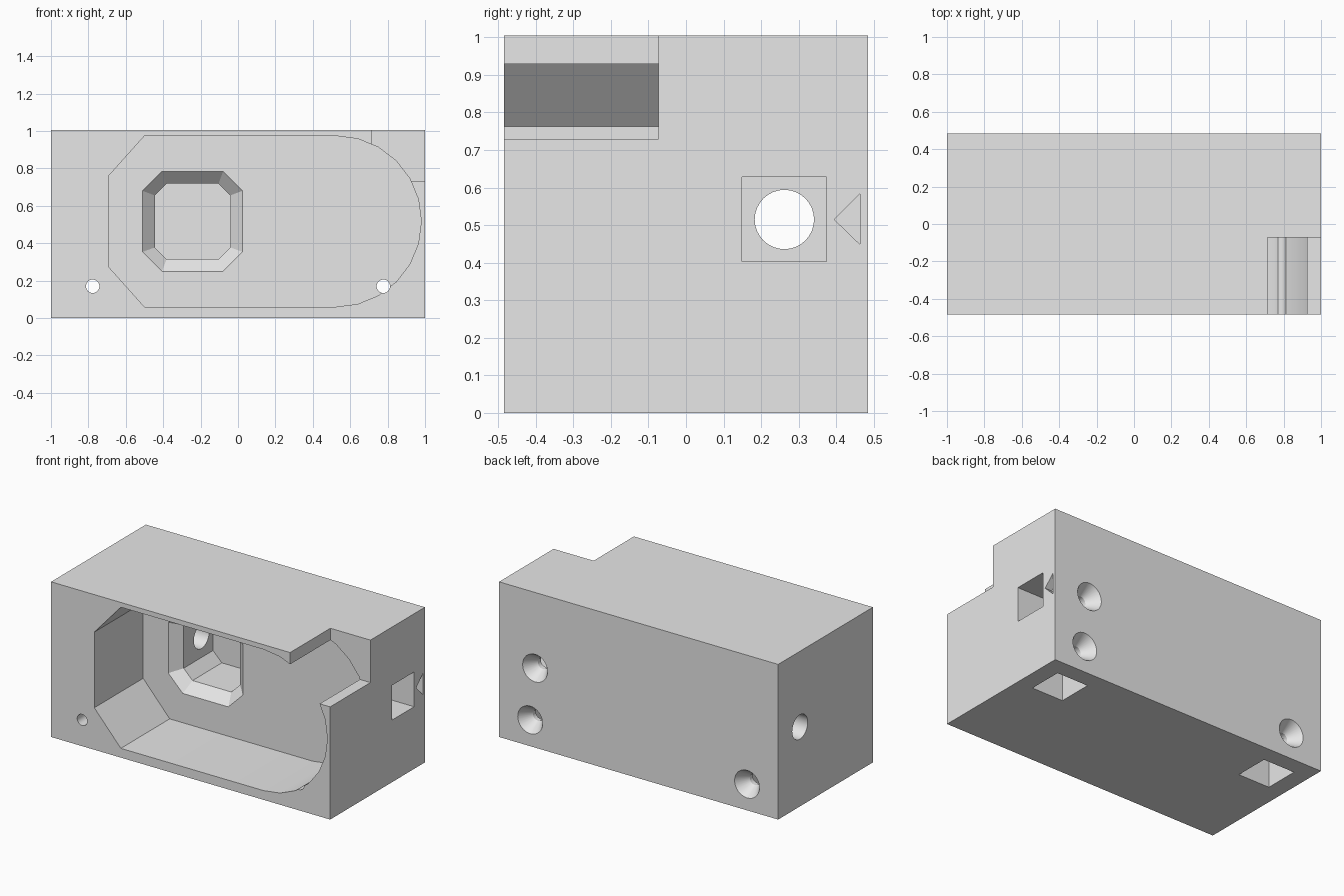
import bpy, bmesh
from math import sin, cos, pi, radians

if "Cube" in bpy.data.objects:
    bpy.data.objects.remove(bpy.data.objects["Cube"])

grey = bpy.data.materials.new("plain_grey")
grey.use_nodes = True
grey.diffuse_color = (0.8, 0.8, 0.8, 1)
grey.node_tree.nodes["Principled BSDF"].inputs["Base Color"].default_value = (0.8, 0.8, 0.8, 1)

W, D, H = 1.0, 0.485, 1.005     # half width, half depth, height
MID = 0.517                     # height shared by the centre features
BORE_Y = 0.262                  # depth position of the sockets and bore


def place(axis, t, a, b):
    """Put a 2D point on a plane across the given axis."""
    return {"x": (t, a, b), "y": (a, t, b), "z": (a, b, t)}[axis]


def loft(name, axis, *sections):
    """Solid joining matching outlines, each given as (position, points)."""
    bm = bmesh.new()
    rings = [[bm.verts.new(place(axis, t, *p)) for p in pts] for t, pts in sections]
    n = len(rings[0])
    for low, high in zip(rings, rings[1:]):
        for i in range(n):
            j = (i + 1) % n
            bm.faces.new((low[i], low[j], high[j], high[i]))
    bm.faces.new(rings[0])
    bm.faces.new(rings[-1])
    bmesh.ops.recalc_face_normals(bm, faces=bm.faces)
    mesh = bpy.data.meshes.new(name)
    bm.to_mesh(mesh)
    bm.free()
    mesh.materials.append(grey)
    obj = bpy.data.objects.new(name, mesh)
    bpy.context.collection.objects.link(obj)
    return obj


def rect(a0, a1, b0, b1):
    return [(a0, b0), (a1, b0), (a1, b1), (a0, b1)]


def square(a, b, half=0.1125):
    return rect(a - half, a + half, b - half, b + half)


def circle(a, b, r, n=32):
    return [(a + r * cos(2 * pi * i / n), b + r * sin(2 * pi * i / n)) for i in range(n)]


def octagon(a, b, half, cut):
    k = half - cut
    return [(a + u, b + v) for u, v in
            ((-half, -k), (-k, -half), (k, -half), (half, -k),
             (half, k), (k, half), (-k, half), (-half, k))]


body = loft("housing_block", "z", (0, rect(-W, W, -D, D)), (H, rect(-W, W, -D, D)))


def carve(cutter):
    mod = body.modifiers.new(cutter.name, "BOOLEAN")
    mod.operation = "DIFFERENCE"
    mod.solver = "EXACT"
    mod.object = cutter
    bpy.context.view_layer.objects.active = body
    bpy.ops.object.modifier_apply(modifier=mod.name)
    bpy.data.objects.remove(cutter)


# Front cavity: chamfered on one end, rounded on the other
R = 0.457
outline = [(0.523 + R * sin(radians(a)), MID - R * cos(radians(a))) for a in range(0, 181, 15)]
outline += [(-0.5, MID + R), (-0.69, 0.762), (-0.69, 0.272), (-0.5, MID - R)]
carve(loft("front_cavity", "y", (-0.6, outline), (0.015, outline)))

# Octagonal inner chamber with a sloping rim
cx = -0.243
carve(loft("inner_chamber", "y",
           (0.005, octagon(cx, MID, 0.277, 0.11)),
           (0.08, octagon(cx, MID, 0.202, 0.063)),
           (0.38, octagon(cx, MID, 0.202, 0.063))))

# Upper corner notch
notch = rect(0.713, 1.1, 0.73, 1.1)
carve(loft("corner_notch", "y", (-0.6, notch), (-0.073, notch)))

# Side socket, lengthwise bore and direction arrow
socket = square(BORE_Y, 0.515)
carve(loft("side_socket", "x", (0.5, socket), (1.1, socket)))
bore = circle(BORE_Y, 0.515, 0.079)
carve(loft("long_bore", "x", (-1.1, bore), (1.1, bore)))
arrow = [(0.395, 0.515), (0.464, 0.448), (0.464, 0.584)]
carve(loft("arrow_mark", "x", (0.95, arrow), (1.1, arrow)))


def screw_hole(name, x, z, end):
    carve(loft(name, "y", (end, circle(x, z, 0.036)),
               (0.405, circle(x, z, 0.036)), (0.495, circle(x, z, 0.096))))


# Leg sockets underneath with their cross screws
for side in (-1, 1):
    leg = square(side * 0.777, BORE_Y)
    carve(loft("leg_socket", "z", (-0.1, leg), (0.34, leg)))
    screw_hole("leg_screw_hole", side * 0.777, 0.17, -0.6)
screw_hole("side_screw_hole", 0.742, 0.515, BORE_Y)

# Smooth the curved walls, keep hard edges
bpy.ops.object.select_all(action="DESELECT")
body.select_set(True)
bpy.context.view_layer.objects.active = body
bpy.ops.object.shade_smooth_by_angle(angle=radians(25))
